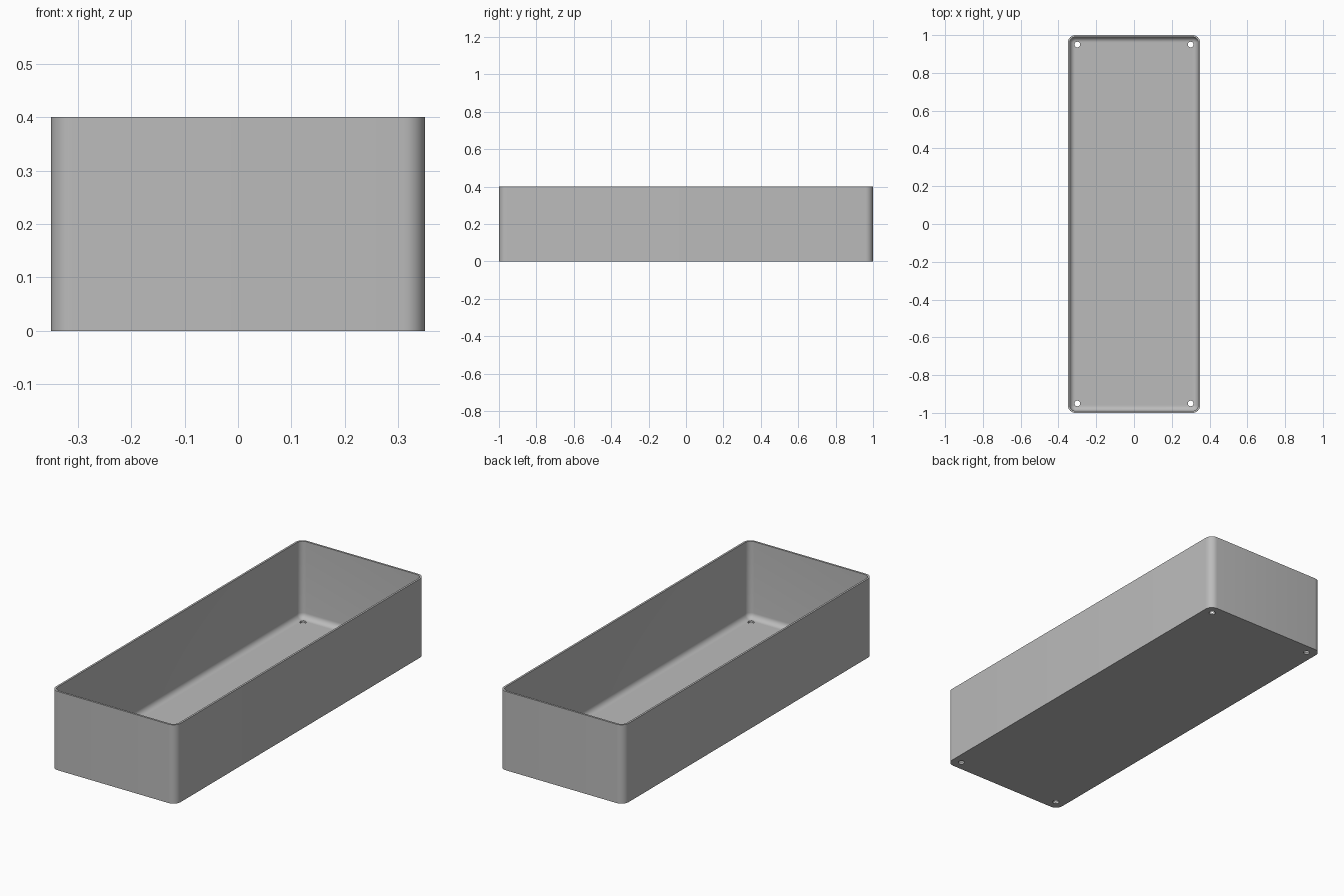
import bpy, bmesh, math

if "Cube" in bpy.data.objects:
    bpy.data.objects.remove(bpy.data.objects["Cube"], do_unlink=True)

HALF_X, HALF_Y, HEIGHT = 0.35, 1.0, 0.40
WALL, CORNER, FILLET = 0.01, 0.04, 0.028
HOLE_X, HOLE_Y, HOLE_R = 0.30, 0.95, 0.015
STEPS = 8

grey = bpy.data.materials.new("plain grey")
grey.use_nodes = True
grey.diffuse_color = (0.5, 0.5, 0.5, 1)
grey.node_tree.nodes["Principled BSDF"].inputs["Base Color"].default_value = (0.5, 0.5, 0.5, 1)


def ring(bm, inset, z):
    """Rounded rectangle, moved inwards by inset."""
    r = CORNER - inset
    verts = []
    for quarter, (sx, sy) in enumerate([(1, 1), (-1, 1), (-1, -1), (1, -1)]):
        for i in range(STEPS + 1):
            a = (quarter + i / STEPS) * math.pi / 2
            verts.append(bm.verts.new((sx * (HALF_X - CORNER) + r * math.cos(a),
                                       sy * (HALF_Y - CORNER) + r * math.sin(a), z)))
    return verts


# Tray shell: outer wall, rim, inner wall and rounded floor edge
bm = bmesh.new()
profile = [(0, 0), (0, HEIGHT), (WALL, HEIGHT)]
for i in range(STEPS + 1):
    a = i / STEPS * math.pi / 2
    profile.append((WALL + FILLET * (1 - math.cos(a)),
                    WALL + FILLET * (1 - math.sin(a))))
rings = [ring(bm, inset, z) for inset, z in profile]
for low, high in zip(rings, rings[1:]):
    for i in range(len(low)):
        j = (i + 1) % len(low)
        bm.faces.new((low[i], low[j], high[j], high[i]))
bm.faces.new(rings[0][::-1])
bm.faces.new(rings[-1])
bmesh.ops.recalc_face_normals(bm, faces=bm.faces)
mesh = bpy.data.meshes.new("tray")
bm.to_mesh(mesh)
bm.free()
tray = bpy.data.objects.new("tray", mesh)
mesh.materials.append(grey)
bpy.context.collection.objects.link(tray)

# Four screw holes through the floor
bm = bmesh.new()
for sx in (-1, 1):
    for sy in (-1, 1):
        made = bmesh.ops.create_cone(bm, cap_ends=True, segments=32, radius1=HOLE_R,
                                     radius2=HOLE_R, depth=0.2)
        bmesh.ops.translate(bm, verts=made["verts"], vec=(sx * HOLE_X, sy * HOLE_Y, 0))
mesh = bpy.data.meshes.new("hole_cutter")
bm.to_mesh(mesh)
bm.free()
mesh.materials.append(grey)
cutter = bpy.data.objects.new("hole_cutter", mesh)
bpy.context.collection.objects.link(cutter)
cutter.hide_render = True
cutter.hide_viewport = True

bpy.ops.object.select_all(action="DESELECT")
bpy.context.view_layer.objects.active = tray
tray.select_set(True)
cut = tray.modifiers.new("screw holes", "BOOLEAN")
cut.operation = "DIFFERENCE"
cut.solver = "EXACT"
cut.object = cutter
bpy.ops.object.modifier_apply(modifier=cut.name)
bpy.data.objects.remove(cutter, do_unlink=True)
bpy.ops.object.shade_smooth_by_angle(angle=math.radians(30))
